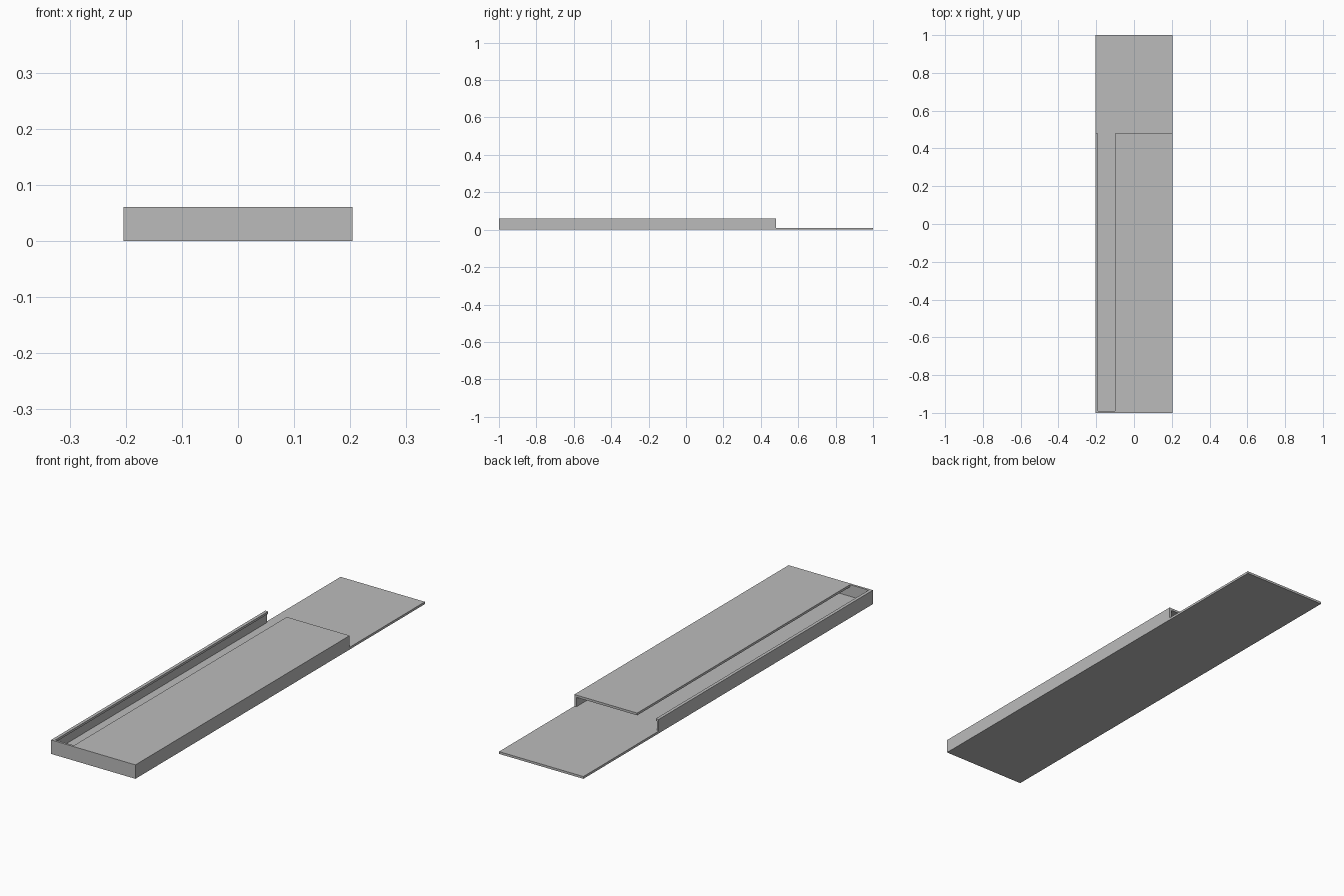
import bpy
import bmesh

cube = bpy.data.objects.get("Cube")
if cube:
    bpy.data.objects.remove(cube, do_unlink=True)

# Main dimensions
HALF_W, FRONT, BACK, RAIL_END = 0.204, -1.0, 1.0, 0.48
FLOOR, TOP, SKIN = 0.01, 0.061, 0.01
INNER_FRONT = FRONT + SKIN
UNDER = TOP - SKIN

grey = bpy.data.materials.new("plain grey")
grey.use_nodes = True
colour = (0.5, 0.5, 0.5, 1.0)
grey.diffuse_color = colour
grey.node_tree.nodes["Principled BSDF"].inputs["Base Color"].default_value = colour


def extrude_profile(name, profile, y0, y1):
    """Sweep a closed x-z outline along y."""
    bm = bmesh.new()
    face = bm.faces.new([bm.verts.new((x, y0, z)) for x, z in profile])
    swept = bmesh.ops.extrude_face_region(bm, geom=[face])["geom"]
    verts = [v for v in swept if isinstance(v, bmesh.types.BMVert)]
    bmesh.ops.translate(bm, verts=verts, vec=(0, y1 - y0, 0))
    bmesh.ops.recalc_face_normals(bm, faces=bm.faces)
    mesh = bpy.data.meshes.new(name)
    bm.to_mesh(mesh)
    bm.free()
    mesh.materials.append(grey)
    obj = bpy.data.objects.new(name, mesh)
    bpy.context.collection.objects.link(obj)
    return obj


def rectangle(x0, x1, z0, z1):
    return [(x0, z0), (x1, z0), (x1, z1), (x0, z1)]


def hooked_wall(outer, inner, edge):
    """Upright wall whose top turns inward as far as edge."""
    return [(outer, FLOOR), (outer, TOP), (edge, TOP),
            (edge, UNDER), (inner, UNDER), (inner, FLOOR)]


# Long floor that runs out past the walls at the back
extrude_profile("base_plate", rectangle(-HALF_W, HALF_W, 0, FLOOR), FRONT, BACK)

# Closed front end
extrude_profile("front_wall", rectangle(-HALF_W, HALF_W, FLOOR, TOP), FRONT, INNER_FRONT)

# Wall carrying the wide cover, and opposite wall with a narrow lip
extrude_profile("left_wall_and_cover",
                hooked_wall(HALF_W, HALF_W - SKIN, -0.1), INNER_FRONT, RAIL_END)
extrude_profile("right_wall_and_lip",
                hooked_wall(-HALF_W, -HALF_W + 0.007, -0.19), INNER_FRONT, RAIL_END)
